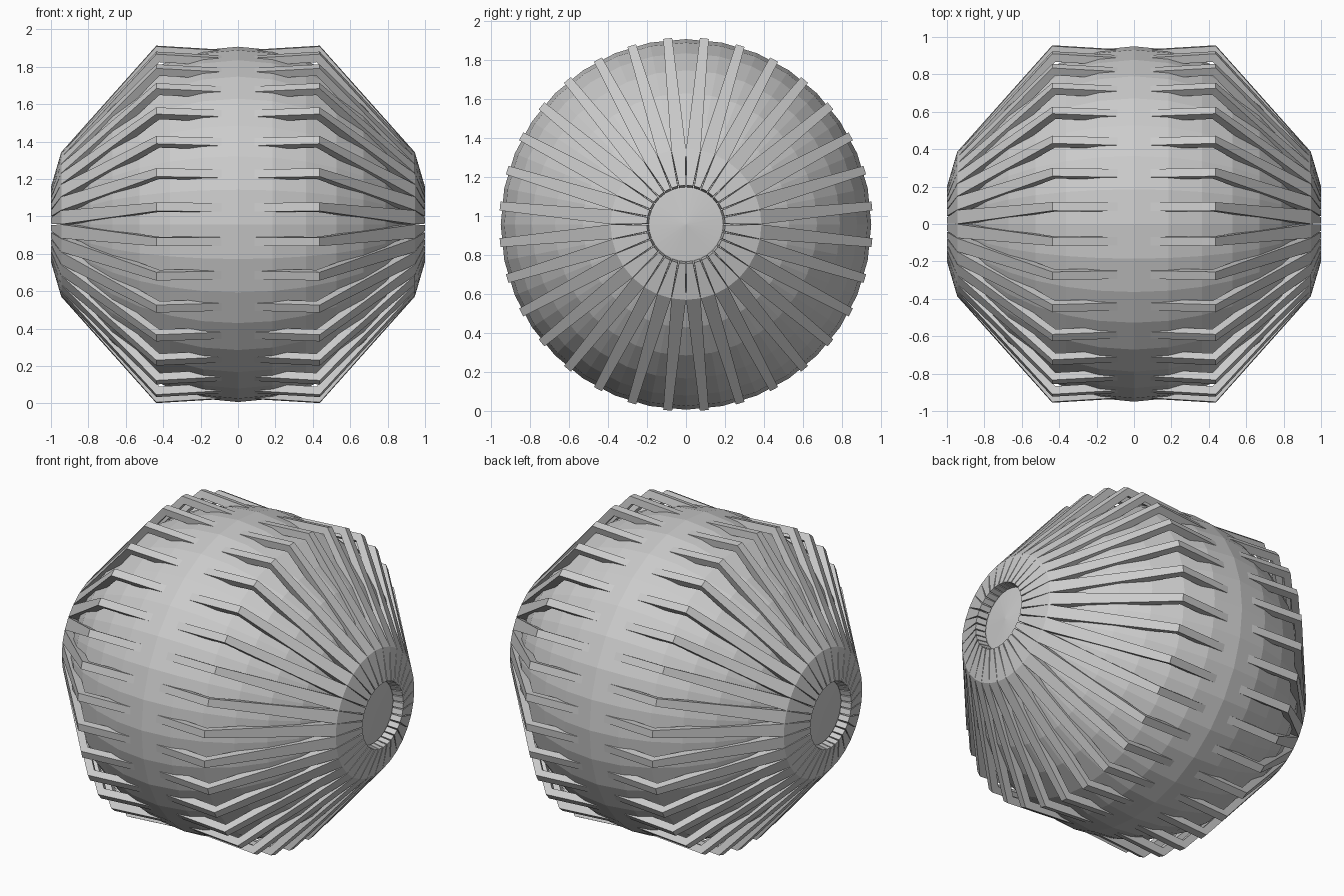
import bpy, bmesh, math
from mathutils import Matrix, Vector

if "Cube" in bpy.data.objects:
    bpy.data.objects.remove(bpy.data.objects["Cube"])

CZ = 0.957      # height of the axis
N = 32          # ribs per side


def finish(name, bm):
    bmesh.ops.recalc_face_normals(bm, faces=bm.faces)
    me = bpy.data.meshes.new(name)
    bm.to_mesh(me)
    bm.free()
    ob = bpy.data.objects.new(name, me)
    ob.location.z = CZ
    bpy.context.collection.objects.link(ob)
    return ob


# Faceted core sphere with its poles on the x axis
bm = bmesh.new()
bmesh.ops.create_uvsphere(bm, u_segments=N, v_segments=16, radius=0.95,
                          matrix=Matrix.Rotation(math.pi / 2, 4, 'Y'))
finish("core_sphere", bm)

# Bent rib: (x, outer radius), (x, inner radius), width
SECTIONS = [
    ((0.06, 0.935), (0.06, 0.89), 0.046),
    ((0.437, 0.958), (0.42, 0.913), 0.046),
    ((0.945, 0.385), (0.90, 0.365), 0.0745),
    ((1.0, 0.20), (0.935, 0.19), 0.032),
]


def add_rib(bm, angle):
    rot = Matrix.Rotation(angle, 3, 'X')
    rings = []
    for (xo, ro), (xi, ri), w in SECTIONS:
        h = w / 2
        pts = [(xo, -h, ro), (xo, h, ro), (xi, h, ri), (xi, -h, ri)]
        rings.append([bm.verts.new(rot @ Vector(p)) for p in pts])
    for a, b in zip(rings, rings[1:]):
        for i in range(4):
            j = (i + 1) % 4
            bm.faces.new((a[i], a[j], b[j], b[i]))
    bm.faces.new(rings[0])
    bm.faces.new(rings[-1])


# Ribs all round the right side, mirrored to the left
bm = bmesh.new()
for k in range(N):
    add_rib(bm, (k + 0.5) * math.tau / N)
ribs = finish("cage_ribs", bm)
mirror = ribs.modifiers.new("mirror", 'MIRROR')
mirror.use_axis = (True, False, False)
mirror.use_mirror_merge = False
